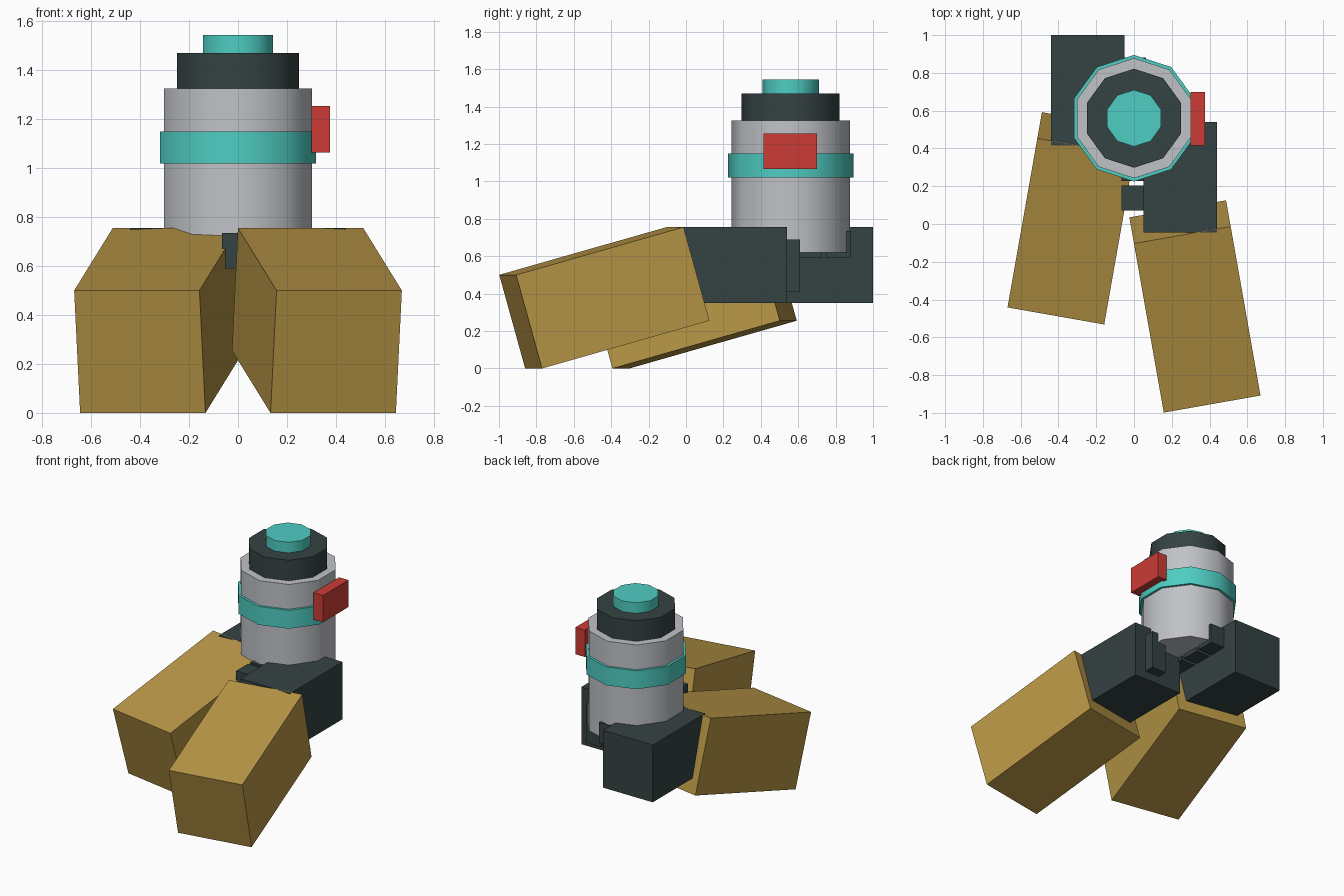
import bpy
from math import radians, pi

cube = bpy.data.objects.get("Cube")
if cube:
    bpy.data.objects.remove(cube, do_unlink=True)


def material(name, rgb):
    linear = [((c / 255 + 0.055) / 1.055) ** 2.4 for c in rgb] + [1.0]
    mat = bpy.data.materials.new(name)
    mat.use_nodes = True
    mat.diffuse_color = linear
    mat.node_tree.nodes["Principled BSDF"].inputs["Base Color"].default_value = linear
    return mat


TAN = material("tan", (184, 150, 70))
DARK = material("dark slate", (53, 66, 66))
GREY = material("light grey", (192, 194, 199))
TEAL = material("teal", (78, 205, 194))
RED = material("red", (204, 60, 54))


def box(name, center, size, mat, rotation=(0, 0, 0)):
    bpy.ops.mesh.primitive_cube_add(size=1, location=center, rotation=rotation)
    obj = bpy.context.object
    obj.name = name
    obj.scale = size
    bpy.ops.object.transform_apply(location=False, rotation=False, scale=True)
    obj.data.materials.append(mat)
    return obj


def block(name, low, high, mat):
    center = [(a + b) / 2 for a, b in zip(low, high)]
    return box(name, center, [b - a for a, b in zip(low, high)], mat)


def drum(name, radius, bottom, top, mat):
    # ten-sided, with a corner pointing to the back
    bpy.ops.mesh.primitive_cylinder_add(
        vertices=10, radius=radius, depth=top - bottom,
        location=(0, 0.56, (bottom + top) / 2))
    obj = bpy.context.object
    obj.name = name
    obj.data.materials.append(mat)
    bpy.ops.object.shade_smooth_by_angle(angle=radians(40))


# Stepped tower
drum("tower_body", 0.318, 0.62, 1.325, GREY)
drum("tower_band", 0.335, 1.02, 1.15, TEAL)
drum("tower_collar", 0.262, 1.325, 1.47, DARK)
drum("tower_cap", 0.15, 1.47, 1.545, TEAL)
block("side_panel", (0.30, 0.415, 1.065), (0.375, 0.70, 1.255), RED)

# Two staggered halves: hip block, inner teeth and tilted foot
for side, name, middle in ((1, "left", 0.2475), (-1, "right", 0.7075)):
    box(name + "_hip", (side * 0.245, middle, 0.5525), (0.39, 0.585, 0.405), DARK)
    for i in range(3):
        offset = side * (-0.11 + 0.155 * i)
        box(f"{name}_tooth_{i + 1}", (-side * 0.005 if side < 0 else -0.0075,
            middle + offset, 0.6625), (0.115, 0.13, 0.145), DARK)
    box(name + "_foot", (side * 0.3225, -0.4365 if side > 0 else 0.03, 0.3775),
        (0.52, 0.944, 0.52), TAN, (radians(15.7), 0, side * pi / 18))

# Upright rib on the back of the left hip
block("left_hip_rib", (0.235, 0.535, 0.41), (0.35, 0.61, 0.69), DARK)
